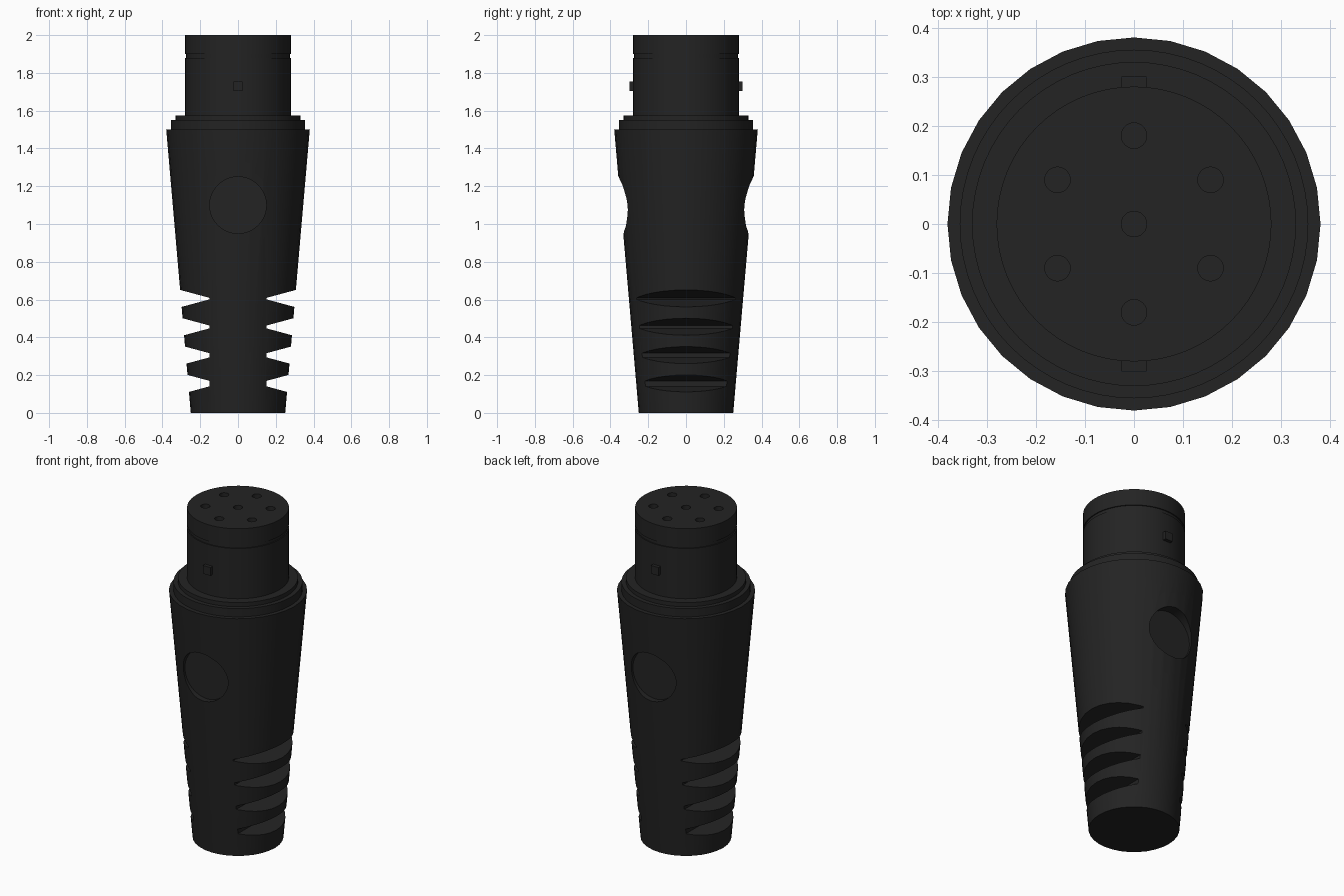
import bpy, bmesh, math
from mathutils import Matrix, Vector

if "Cube" in bpy.data.objects:
    bpy.data.objects.remove(bpy.data.objects["Cube"])

black = bpy.data.materials.new("black plastic")
black.use_nodes = True
black.diffuse_color = (0.017, 0.017, 0.017, 1)
black.node_tree.nodes["Principled BSDF"].inputs["Base Color"].default_value = black.diffuse_color


def make(name, bm):
    bmesh.ops.recalc_face_normals(bm, faces=bm.faces[:])
    mesh = bpy.data.meshes.new(name)
    bm.to_mesh(mesh)
    bm.free()
    mesh.materials.append(black)
    obj = bpy.data.objects.new(name, mesh)
    bpy.context.collection.objects.link(obj)
    return obj


def lathe(name, profile, sides):
    """Closed solid turned about z from (radius, height) rings."""
    bm = bmesh.new()
    rings = [[bm.verts.new((r * math.cos(a), r * math.sin(a), z))
              for a in (math.tau * i / sides for i in range(sides))] for r, z in profile]
    for low, high in zip(rings, rings[1:]):
        for i in range(sides):
            j = (i + 1) % sides
            bm.faces.new((low[i], low[j], high[j], high[i]))
    bm.faces.new(rings[0])
    bm.faces.new(rings[-1])
    return make(name, bm)


def add_cylinder(bm, radius, depth, matrix, sides):
    bmesh.ops.create_cone(bm, cap_ends=True, segments=sides, radius1=radius,
                          radius2=radius, depth=depth, matrix=matrix)


def add_prism(bm, outline, half):
    """Extrude an (x, z) outline along y."""
    front = [bm.verts.new((x, -half, z)) for x, z in outline]
    back = [bm.verts.new((x, half, z)) for x, z in outline]
    bm.faces.new(front)
    bm.faces.new(back)
    for i in range(len(front)):
        j = (i + 1) % len(front)
        bm.faces.new((front[i], front[j], back[j], back[i]))


def select(obj):
    bpy.ops.object.select_all(action="DESELECT")
    obj.select_set(True)
    bpy.context.view_layer.objects.active = obj


def cut(obj, bm):
    cutter = make("cutter", bm)
    cutter.hide_render = True
    mod = obj.modifiers.new("cut", "BOOLEAN")
    mod.operation, mod.solver, mod.object = "DIFFERENCE", "EXACT", cutter
    select(obj)
    bpy.ops.object.modifier_apply(modifier=mod.name)
    bpy.data.objects.remove(cutter)


def smooth(obj):
    select(obj)
    bpy.ops.object.shade_smooth_by_angle(angle=math.radians(30))


# Tapered grip
grip = lathe("grip", [(0.25, 0), (0.38, 1.5)], 32)

# Round thumb recesses on the front and back
bm = bmesh.new()
for side in (-1, 1):
    add_cylinder(bm, 0.15, 0.2, Matrix.Translation((0, side * 0.395, 1.1))
                 @ Matrix.Rotation(math.pi / 2, 4, "X"), 48)
cut(grip, bm)

# Wedge-shaped strain relief slots on the left and right
bm = bmesh.new()
slope, inner = 0.27, 0.15
for side in (-1, 1):
    for k in range(4):
        mid = 0.155 + 0.15 * k
        rim = 0.25 + 0.13 * mid / 1.5
        tip = 0.045 - slope * (rim - inner)
        out = tip + slope * 0.3
        add_prism(bm, [(side * inner, mid - tip), (side * (inner + 0.3), mid - out),
                       (side * (inner + 0.3), mid + out), (side * inner, mid + tip)], 0.5)
cut(grip, bm)
smooth(grip)

# Stepped collar
smooth(lathe("lower_collar", [(0.355, 1.49), (0.355, 1.55)], 64))
smooth(lathe("upper_collar", [(0.33, 1.54), (0.33, 1.575)], 64))

# Barrel with a shallow groove near the top
barrel = lathe("barrel", [(0.28, 1.5), (0.28, 1.88), (0.274, 1.88),
                          (0.274, 1.9), (0.28, 1.9), (0.28, 2)], 64)

# Contact sockets: one in the middle and six around it
bm = bmesh.new()
spots = [Vector((0, 0, 2))]
for i in range(6):
    a = math.radians(30 + 60 * i)
    spots.append(Vector((0.18 * math.cos(a), 0.18 * math.sin(a), 2)))
for spot in spots:
    add_cylinder(bm, 0.026, 0.2, Matrix.Translation(spot), 24)
cut(barrel, bm)
smooth(barrel)

# Locking keys on the front and back of the barrel
for name, side in (("front_key", -1), ("back_key", 1)):
    bm = bmesh.new()
    bmesh.ops.create_cube(bm, size=1, matrix=Matrix.Translation((0, side * 0.28, 1.73))
                          @ Matrix.Diagonal((0.05, 0.04, 0.05, 1)))
    make(name, bm)
